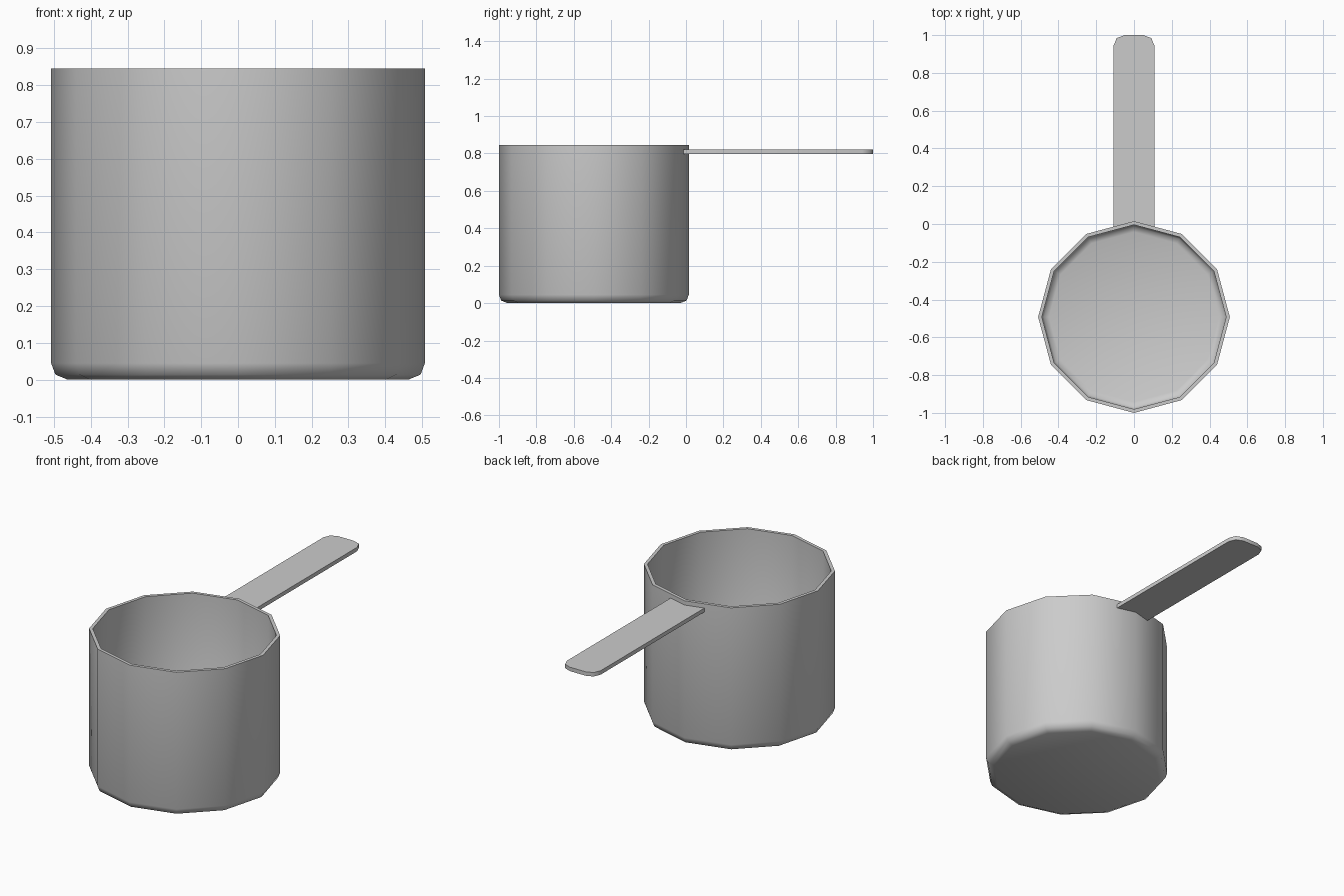
import bpy, bmesh, math
from mathutils import Vector

if "Cube" in bpy.data.objects:
    bpy.data.objects.remove(bpy.data.objects["Cube"])

SIDES = 12
CENTRE = Vector((0, -0.4925, 0))


def finish(bm, name, angle):
    bmesh.ops.recalc_face_normals(bm, faces=bm.faces)
    mesh = bpy.data.meshes.new(name)
    bm.to_mesh(mesh)
    bm.free()
    obj = bpy.data.objects.new(name, mesh)
    bpy.context.collection.objects.link(obj)
    bpy.ops.object.select_all(action='DESELECT')
    obj.select_set(True)
    bpy.context.view_layer.objects.active = obj
    bpy.ops.object.shade_smooth_by_angle(angle=math.radians(angle))
    return obj


# Cup: profile from outer base, over the rim, down to the inner floor
profile = [(0.462, 0.0), (0.496, 0.014), (0.5075, 0.045), (0.5075, 0.845),
           (0.488, 0.845), (0.488, 0.05), (0.478, 0.03), (0.45, 0.02)]
bm = bmesh.new()
rings = []
for r, z in profile:
    rings.append([bm.verts.new(CENTRE + Vector((
        r * math.cos(2 * math.pi * i / SIDES),
        r * math.sin(2 * math.pi * i / SIDES), z))) for i in range(SIDES)])
for a, b in zip(rings, rings[1:]):
    for i in range(SIDES):
        j = (i + 1) % SIDES
        bm.faces.new((a[i], a[j], b[j], b[i]))
bm.faces.new(rings[0])
bm.faces.new(rings[-1])
finish(bm, "cup", 50)

# Handle: flat strip with a rounded tip, its root following the cup wall
half = [(0.109, -0.016), (0.109, 0.942), (0.092, 0.984), (0.05, 1.0)]
outline = [(0, 0.013)] + half + [(-x, y) for x, y in reversed(half)]
bm = bmesh.new()
face = bm.faces.new([bm.verts.new((x, y, 0.797)) for x, y in outline])
top = bmesh.ops.extrude_face_region(bm, geom=[face])
bmesh.ops.translate(bm, vec=(0, 0, 0.023),
                    verts=[g for g in top["geom"] if isinstance(g, bmesh.types.BMVert)])
finish(bm, "handle", 50)
